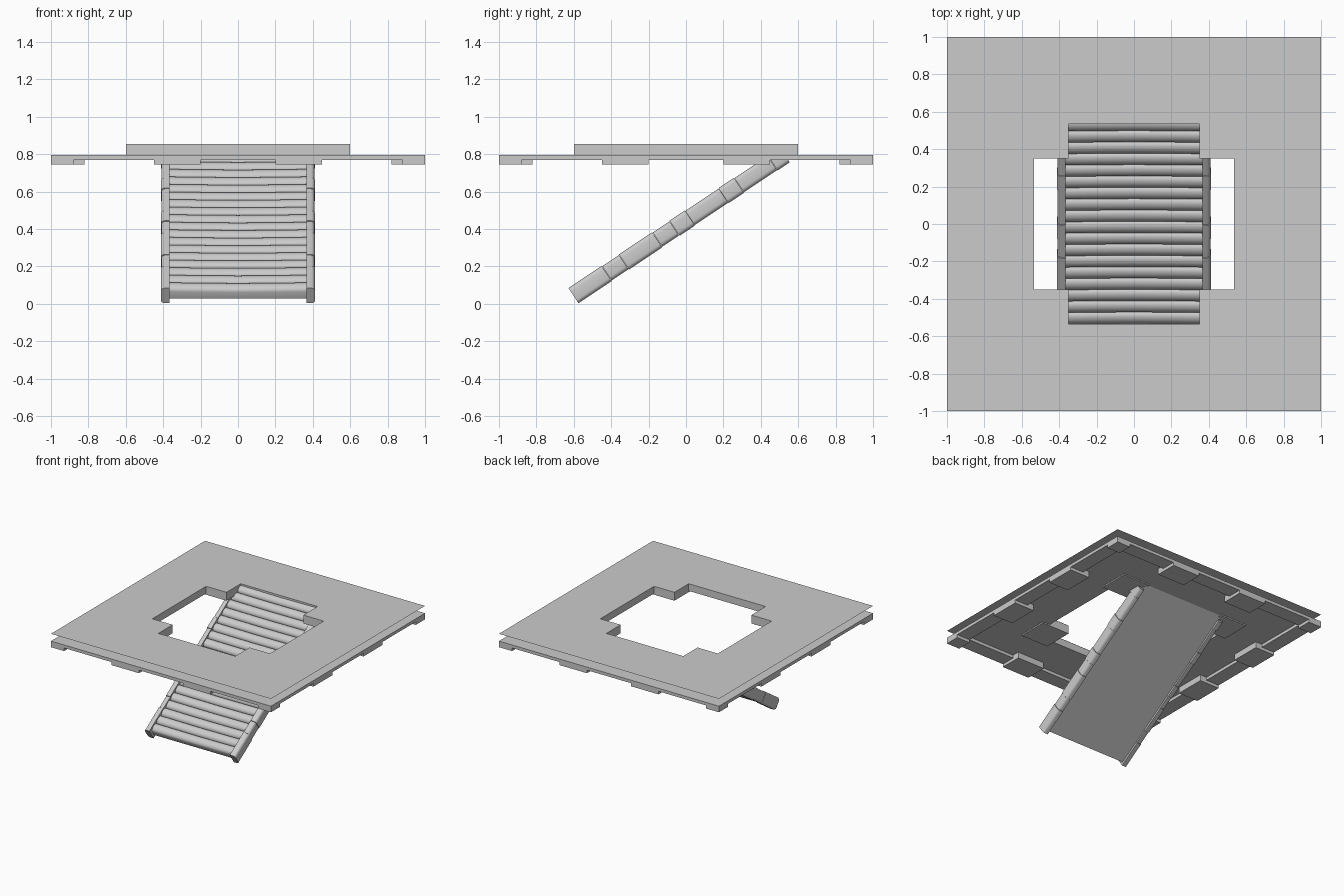
import bpy, bmesh, math
from mathutils import Matrix, Vector

if "Cube" in bpy.data.objects:
    bpy.data.objects.remove(bpy.data.objects["Cube"], do_unlink=True)

stone = bpy.data.materials.new("grey_stone")
stone.use_nodes = True
stone.diffuse_color = (0.6, 0.6, 0.6, 1)
stone.node_tree.nodes["Principled BSDF"].inputs["Base Color"].default_value = (0.6, 0.6, 0.6, 1)

TOP, SOFFIT, RIM, LOW = 0.855, 0.795, 0.77, 0.745   # main heights
ARM, REACH, OUTER = 0.35, 0.535, 0.6                # stair opening


def finish(name, bm, smooth=False):
    mesh = bpy.data.meshes.new(name)
    bm.to_mesh(mesh)
    bm.free()
    mesh.materials.append(stone)
    ob = bpy.data.objects.new(name, mesh)
    bpy.context.collection.objects.link(ob)
    if smooth:
        bpy.ops.object.select_all(action='DESELECT')
        ob.select_set(True)
        bpy.context.view_layer.objects.active = ob
        bpy.ops.object.shade_smooth_by_angle(angle=math.radians(50))
    return ob


def box(bm, x0, x1, y0, y1, z0, z1):
    size = Matrix.Diagonal((abs(x1 - x0), abs(y1 - y0), abs(z1 - z0), 1))
    mid = Matrix.Translation(((x0 + x1) / 2, (y0 + y1) / 2, (z0 + z1) / 2))
    bmesh.ops.create_cube(bm, size=1, matrix=mid @ size)


def sheet(name, z, is_hole, up):
    """Flat square sheet whose cells are left out where is_hole says so."""
    half = (ARM, REACH, OUTER, 1)
    cuts = sorted([-c for c in half] + list(half))
    bm = bmesh.new()
    for x0, x1 in zip(cuts, cuts[1:]):
        for y0, y1 in zip(cuts, cuts[1:]):
            if is_hole(abs(x0 + x1) / 2, abs(y0 + y1) / 2):
                continue
            ring = [(x0, y0), (x1, y0), (x1, y1), (x0, y1)]
            if not up:
                ring.reverse()
            bm.faces.new([bm.verts.new((x, y, z)) for x, y in ring])
    bmesh.ops.remove_doubles(bm, verts=bm.verts, dist=1e-4)
    bmesh.ops.dissolve_limit(bm, angle_limit=0.01, verts=bm.verts, edges=bm.edges)
    return finish(name, bm)


# Floor above and ceiling below
sheet("floor_sheet", TOP,
      lambda x, y: (x < REACH and y < ARM) or (x < ARM and y < REACH), True)
sheet("ceiling_sheet", SOFFIT, lambda x, y: x < OUTER and y < OUTER, False)

# Lining of the stair opening: four walls and four corner blocks
bm = bmesh.new()
for s in (-1, 1):
    box(bm, s * REACH, s * OUTER, -ARM, ARM, SOFFIT, TOP - 0.001)
    box(bm, -ARM, ARM, s * REACH, s * OUTER, SOFFIT, TOP - 0.001)
    for t in (-1, 1):
        box(bm, s * ARM, s * OUTER, t * ARM, t * OUTER, SOFFIT - 0.01, TOP - 0.001)
finish("opening_lining", bm)

# Rim strips and hanging blocks along each side of the ceiling
rim, blocks = bmesh.new(), bmesh.new()
for s in (-1, 1):
    box(rim, -1, 1, s * 0.88, s, RIM, SOFFIT)
    box(rim, s * 0.88, s, -0.88, 0.88, RIM, SOFFIT)
    for t in (-1, 1):
        box(blocks, s * 0.88, s, t * 0.88, t, LOW, SOFFIT)
        box(blocks, s * 0.2, s * 0.45, t * 0.82, t, LOW, SOFFIT)
        box(blocks, s * 0.82, s, t * 0.2, t * 0.45, LOW, SOFFIT)
finish("ceiling_rim", rim)
finish("ceiling_blocks", blocks)

# Ramp frame: x across, y up the slope, z out of it
SLOPE = math.radians(33.7)
to_ramp = Matrix.Translation((0, -0.575, 0.003)) @ Matrix.Rotation(SLOPE, 4, 'X')
LENGTH, STEPS, ARC = 1.405, 19, 6

# Rounded steps on a flat-backed slab, slightly worn in the middle
start = 0.02
pitch = (LENGTH - start) / STEPS
profile = [(LENGTH, 0.018), (start, 0.018)]
for i in range(STEPS):
    for k in range(ARC):
        a = math.pi * k / ARC
        profile.append((start + pitch * (i + (1 - math.cos(a)) / 2),
                        0.062 + 0.024 * math.sin(a)))
profile.append((LENGTH, 0.062))
bm = bmesh.new()
rows = []
for x, wear in ((-0.37, 0), (-0.2, 0.003), (0, 0.005), (0.2, 0.003), (0.37, 0)):
    rows.append([bm.verts.new((x, y, z - (wear if z > 0.03 else 0))) for y, z in profile])
n = len(profile)
for a, b in zip(rows, rows[1:]):
    for i in range(n):
        j = (i + 1) % n
        bm.faces.new((a[i], a[j], b[j], b[i]))
bm.faces.new(rows[0])
bm.faces.new(rows[-1])
bmesh.ops.recalc_face_normals(bm, faces=bm.faces)
bm.transform(to_ramp)
finish("ramp_steps", bm, True)

# Side rails: alternating long and short rounded stones
bm = bmesh.new()
for s in (-1, 1):
    y = 0
    for i, length in enumerate((0.215, 0.11, 0.215, 0.11, 0.1, 0.215, 0.1, 0.215, 0.08)):
        trim = 0.003 * (i % 2)
        box(bm, s * 0.365, s * (0.413 - trim), y, y + length - 0.002,
            trim, 0.097 - trim)
        y += length
long_edges = [e for e in bm.edges
              if abs(e.verts[0].co.y - e.verts[1].co.y) > 0.01
              and abs(e.verts[0].co.x) > 0.38]
bmesh.ops.bevel(bm, geom=long_edges, offset=0.022, segments=4, profile=0.5, affect='EDGES')
bmesh.ops.recalc_face_normals(bm, faces=bm.faces)
bm.transform(to_ramp)
finish("ramp_rails", bm, True)
